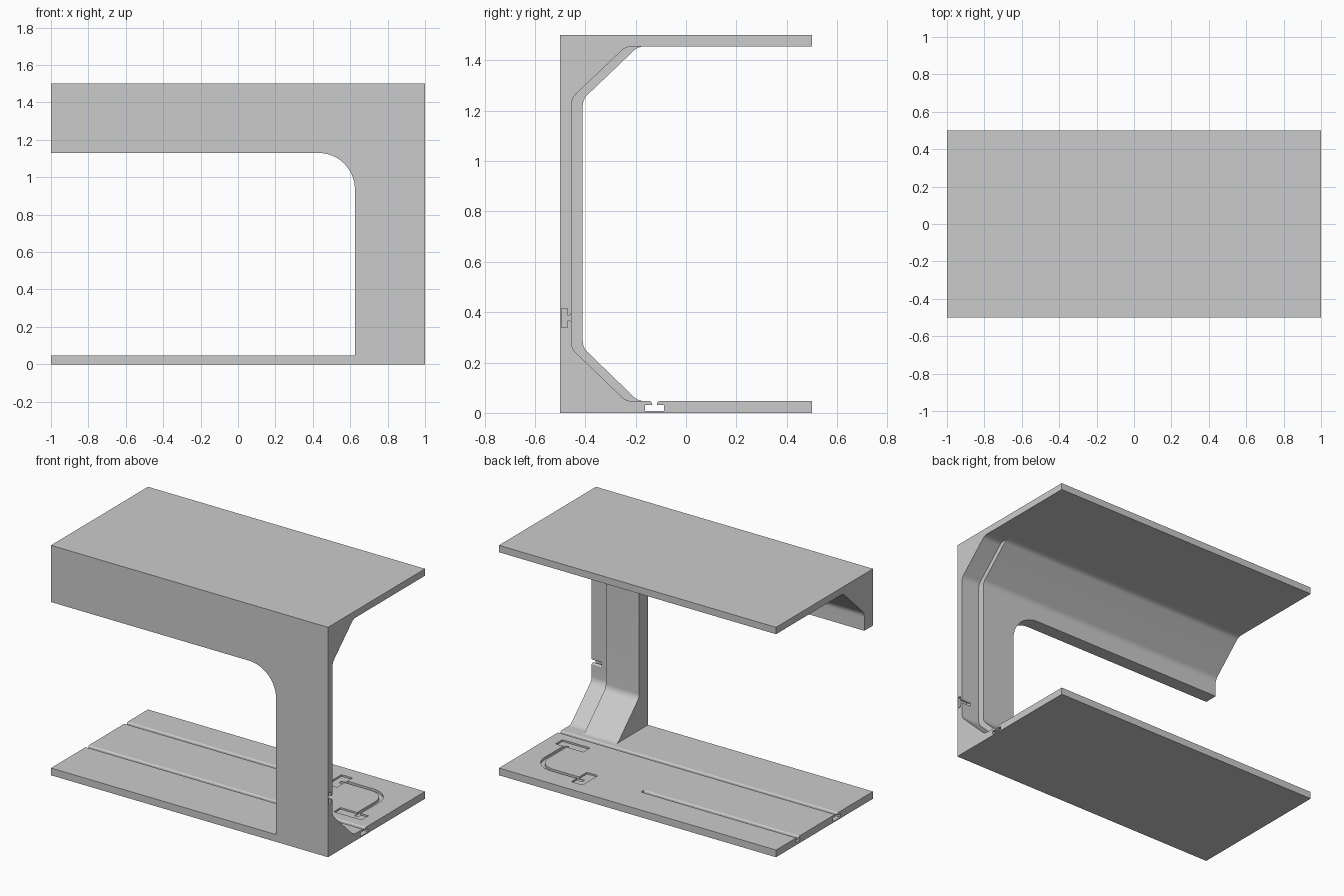
import bpy, bmesh, math
from mathutils import Vector

if "Cube" in bpy.data.objects:
    bpy.data.objects.remove(bpy.data.objects["Cube"])

FLOOR, CEIL = 0.047, 1.455


def rounded(points, seg=8):
    """Points are (u, v, radius); returns the outline with filleted corners."""
    out, n = [], len(points)
    for i, (u, v, r) in enumerate(points):
        p = Vector((u, v))
        if r == 0:
            out.append(p)
            continue
        a = (Vector(points[i - 1][:2]) - p).normalized()
        b = (Vector(points[(i + 1) % n][:2]) - p).normalized()
        half = a.angle(b) / 2
        c = p + (a + b).normalized() * (r / math.sin(half))
        t = r / math.tan(half)
        s, e = p + a * t - c, p + b * t - c
        sweep = s.angle(e)
        for k in range(seg + 1):
            f = k / seg
            out.append(c + (s * math.sin((1 - f) * sweep) + e * math.sin(f * sweep)) / math.sin(sweep))
    return out


def prism(name, outline, axis, lo, hi):
    """Extrude a 2D outline along x (yz), y (xz) or z (xy)."""
    place = {'x': lambda p, d: (d, p[0], p[1]),
             'y': lambda p, d: (p[0], d, p[1]),
             'z': lambda p, d: (p[0], p[1], d)}[axis]
    bm = bmesh.new()
    rings = [[bm.verts.new(place(p, d)) for p in outline] for d in (lo, hi)]
    for ring in rings:
        bm.faces.new(ring)
    n = len(outline)
    for i in range(n):
        j = (i + 1) % n
        bm.faces.new((rings[0][i], rings[0][j], rings[1][j], rings[1][i]))
    bmesh.ops.recalc_face_normals(bm, faces=bm.faces)
    mesh = bpy.data.meshes.new(name)
    bm.to_mesh(mesh)
    bm.free()
    ob = bpy.data.objects.new(name, mesh)
    bpy.context.collection.objects.link(ob)
    return ob


def rect(u0, u1, v0, v1, r=0):
    return rounded([(u0, v0, r), (u1, v0, r), (u1, v1, r), (u0, v1, r)])


def opening(wall, foot, low, high):
    """Interior section with sloped, softened corners."""
    return rounded([(0.7, FLOOR, 0), (foot, FLOOR, 0.06), (wall, low, 0.06),
                    (wall, high, 0.06), (foot, CEIL, 0.06), (0.7, CEIL, 0)])


def t_slot(c, top, depth=0.039, neck=0.01, wide=0.038):
    """T-slot section across u, opening upward at v = top, with rounded lips."""
    k, h = top - 0.016, top - depth
    right = [(wide, h), (wide, k), (neck, k), (neck, top - 0.008),
             (neck + 0.003, top - 0.003), (neck + 0.008, top), (neck + 0.008, top + 0.02)]
    return [(c + u, v) for u, v in right] + [(c - u, v) for u, v in reversed(right)]


# solid block, hollowed into the C-shaped frame
frame = prism('frame_section', rect(-0.5, 0.5, 0, 1.5), 'x', -1, 1)
cutters = [
    # main interior, then the thinner wall at the right end
    prism('interior', opening(-0.41, -0.19, 0.26, 1.245), 'x', -1.2, 1.2),
    prism('end_recess', opening(-0.455, -0.238, 0.256, 1.249), 'x', 0.866, 1.2),
    # large opening in the front wall
    prism('front_window', rounded([(-1.2, FLOOR, 0), (0.625, FLOOR, 0),
          (0.625, 1.13, 0.195), (-1.2, 1.13, 0)], 16), 'y', -0.7, 0.0),
    # T-slots in the floor and the end of the wall
    prism('floor_slot', t_slot(-0.125, FLOOR), 'x', -1.2, 1.2),
    prism('short_slot', t_slot(0.275, FLOOR, 0.03, 0.01, 0.02), 'x', -1.2, 0.12),
    prism('wall_slot', [(v - 0.455 - FLOOR, u) for u, v in t_slot(0.377, FLOOR)], 'x', 0.93, 1.2),
    # curved channel between two shallow pockets
    prism('curved_channel', rounded([(0.5, 0.355, 0), (0.865, 0.355, 0.135), (0.865, 0.0, 0),
          (0.84, 0.0, 0), (0.84, 0.33, 0.11), (0.5, 0.33, 0)]), 'z', FLOOR - 0.015, 0.1),
    prism('pocket_a', rect(0.46, 0.54, 0.25, 0.41), 'z', FLOOR - 0.011, 0.1),
    prism('pocket_b', rect(0.72, 0.92, -0.04, 0.03), 'z', FLOOR - 0.011, 0.1),
]
bpy.context.view_layer.objects.active = frame
for c in cutters:
    m = frame.modifiers.new(c.name, 'BOOLEAN')
    m.operation, m.solver, m.object = 'DIFFERENCE', 'EXACT', c
    bpy.ops.object.modifier_apply(modifier=m.name)
    bpy.data.objects.remove(c)

# crisp planes, soft fillets
bpy.ops.object.select_all(action='DESELECT')
frame.select_set(True)
bpy.ops.object.shade_smooth_by_angle(angle=math.radians(20))
